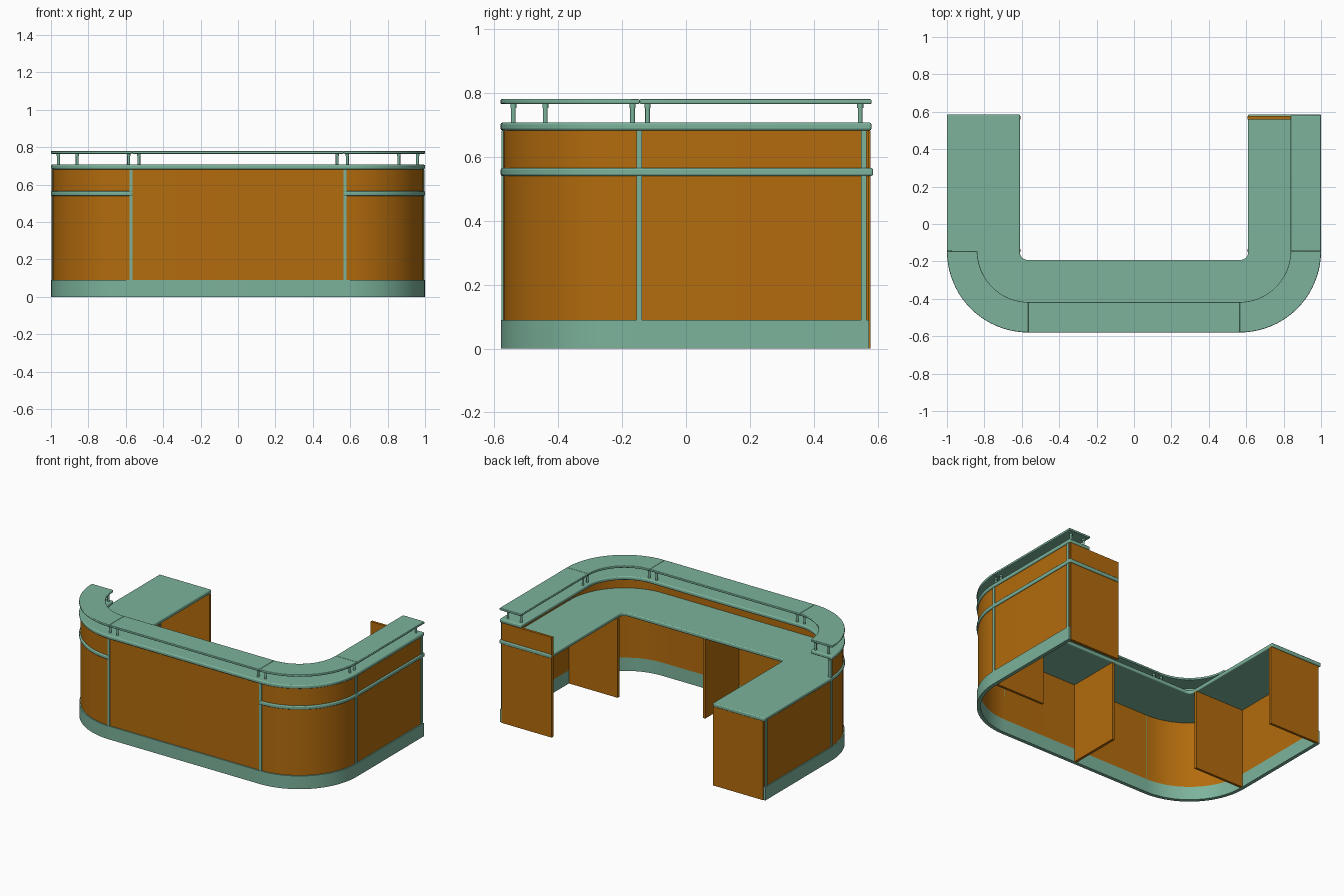
import bpy, bmesh, math

cube = bpy.data.objects.get("Cube")
if cube:
    bpy.data.objects.remove(cube, do_unlink=True)


def material(name, colour):
    m = bpy.data.materials.new(name)
    m.use_nodes = True
    m.diffuse_color = colour
    m.node_tree.nodes["Principled BSDF"].inputs["Base Color"].default_value = colour
    return m


GREEN = material("sage green", (0.2, 0.45, 0.33, 1))
ORANGE = material("orange wood", (0.45, 0.148, 0.004, 1))

# Overall plan: a U with quarter-round front corners
CX, CY, R = 0.565, -0.145, 0.435
BACK = 0.58
DESK_Z0, DESK_Z1 = 0.54, 0.565
CAP_Z0, CAP_Z1 = 0.682, 0.707
TOP_Z0, TOP_Z1 = 0.765, 0.78
STEPS = 20


def finish(name, bm, mat, bevel=0):
    bmesh.ops.recalc_face_normals(bm, faces=bm.faces)
    mesh = bpy.data.meshes.new(name)
    bm.to_mesh(mesh)
    bm.free()
    mesh.materials.append(mat)
    ob = bpy.data.objects.new(name, mesh)
    bpy.context.collection.objects.link(ob)
    bpy.ops.object.select_all(action='DESELECT')
    ob.select_set(True)
    bpy.context.view_layer.objects.active = ob
    if bevel:
        b = ob.modifiers.new("rounded edges", 'BEVEL')
        b.width, b.segments = bevel, 3
        b.limit_method, b.angle_limit = 'ANGLE', math.radians(40)
    bpy.ops.object.shade_smooth_by_angle(angle=math.radians(35))
    return ob


def box(name, x, y, z, mat):
    bm = bmesh.new()
    bmesh.ops.create_cube(bm, size=1)
    for v in bm.verts:
        for i, (a, b) in enumerate((x, y, z)):
            v.co[i] = a if v.co[i] < 0 else b
    return finish(name, bm, mat)


def arc(cx, cy, r, start, end, n=STEPS):
    return [(cx + r * math.cos(math.radians(start + (end - start) * i / n)),
             cy + r * math.sin(math.radians(start + (end - start) * i / n)))
            for i in range(n + 1)]


def rail(inset, parts, back=BACK):
    """Plan line of the counter, moved inwards by inset."""
    r = R - inset
    pieces = {
        "right": [(CX + r, back), (CX + r, CY)],
        "right_corner": arc(CX, CY, r, 0, -90),
        "front": [(CX, CY - r), (-CX, CY - r)],
        "left_corner": arc(-CX, CY, r, -90, -180),
        "left": [(-CX - r, CY), (-CX - r, back)],
    }
    line = []
    for p in parts:
        line += pieces[p] if not line else pieces[p][1:]
    return line


def sweep(name, parts, outer, inner, z0, z1, mat, back=BACK, bevel=0):
    """Rectangular section swept along the counter line."""
    bm = bmesh.new()
    rings = []
    for (ax, ay), (bx, by) in zip(rail(outer, parts, back), rail(inner, parts, back)):
        rings.append([bm.verts.new(c) for c in
                      ((ax, ay, z0), (ax, ay, z1), (bx, by, z1), (bx, by, z0))])
    for a, b in zip(rings, rings[1:]):
        for i in range(4):
            j = (i + 1) % 4
            bm.faces.new((a[i], a[j], b[j], b[i]))
    bm.faces.new(rings[0])
    bm.faces.new(rings[-1])
    return finish(name, bm, mat, bevel)


TALL = ["right", "right_corner", "front", "left_corner"]

# Plinth and outer wall
sweep("plinth", TALL + ["left"], 0.001, 0.025, 0, 0.09, GREEN, back=0.573)
sweep("tall_wall", TALL, 0.009, 0.025, 0.09, CAP_Z0, ORANGE, back=0.573)
sweep("low_wall", ["left"], 0.009, 0.025, 0.09, DESK_Z0, ORANGE, back=0.573)

# Worktop slab, its rim showing as a band around the sides and corners
outline = rail(0, ["right", "right_corner"], 0.585)
outline += [(CX, -0.563), (-CX, -0.563)]
outline += rail(0, ["left_corner", "left"], 0.585)
outline += [(-0.61, 0.585)]
outline += arc(-0.57, -0.152, 0.04, 180, 270, 6)
outline += arc(0.57, -0.152, 0.04, -90, 0, 6)
outline += [(0.61, 0.585)]
bm = bmesh.new()
slab = bm.faces.new([bm.verts.new((x, y, DESK_Z0)) for x, y in outline])
ext = bmesh.ops.extrude_face_region(bm, geom=[slab])
for g in ext["geom"]:
    if isinstance(g, bmesh.types.BMVert):
        g.co.z = DESK_Z1
finish("worktop", bm, GREEN, 0.006)

# Wall cap and raised ledge in separate lengths
sweep("wall_cap", TALL, 0, 0.163, CAP_Z0, CAP_Z1, GREEN, bevel=0.007)
for part in TALL:
    sweep(part + "_ledge", [part], 0, 0.163, TOP_Z0, TOP_Z1, GREEN, bevel=0.004)


# Ledge posts with small collars
def post(x, y):
    bm = bmesh.new()
    for r, z0, z1 in ((0.0075, CAP_Z1 - 0.002, TOP_Z0), (0.0095, TOP_Z0 - 0.012, TOP_Z0 + 0.001)):
        made = bmesh.ops.create_cone(bm, cap_ends=True, segments=16, radius1=r,
                                     radius2=r, depth=z1 - z0)
        bmesh.ops.translate(bm, verts=made["verts"], vec=(x, y, (z0 + z1) / 2))
    finish("ledge_post", bm, GREEN)


for inset in (0.04, 0.14):
    r = R - inset
    post(CX + r, 0.545)
    post(CX + r, -0.12)
    for side in (-1, 1):
        post(side * (CX + r), -0.167)
        post(side * 0.585, CY - r)
        post(side * 0.53, CY - r)

# Vertical trim strips over the panel joints
for side, label in ((-1, "left"), (1, "right")):
    xs = sorted((side * 0.972, side * 0.997))
    box(label + "_joint_strip", xs, (-0.155, -0.138), (0.09, CAP_Z0), GREEN)
    top = CAP_Z0 if side > 0 else DESK_Z0
    box(label + "_back_strip", xs, (0.548, 0.565), (0.09, top), GREEN)
    box(label + "_front_strip", sorted((side * 0.563, side * 0.58)),
        (-0.577, -0.555), (0.09, CAP_Z0), GREEN)
    # Support panels under the worktop
    span = sorted((side * 0.608, side * 0.985))
    box(label + "_end_panel", span, (0.56, 0.577), (0, top), ORANGE)
    box(label + "_inner_panel", sorted((side * 0.608, side * 0.977)),
        (-0.15, -0.133), (0, DESK_Z0), ORANGE)
box("centre_panel", (-0.009, 0.009), (-0.56, -0.195), (0, DESK_Z0), ORANGE)
